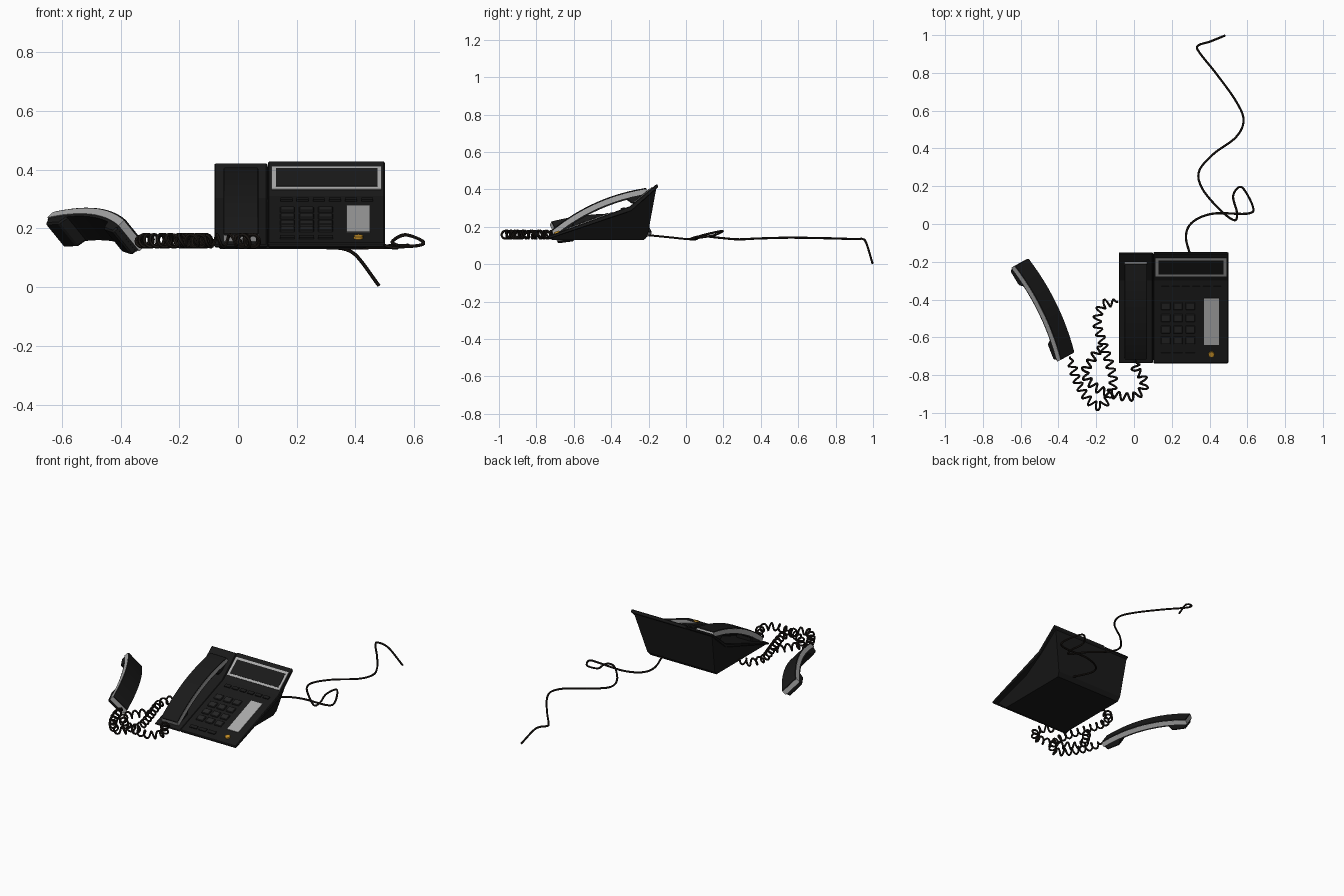
import bpy, bmesh, math
from mathutils import Vector, Matrix

if "Cube" in bpy.data.objects:
    bpy.data.objects.remove(bpy.data.objects["Cube"])


def mat(name, rgb):
    m = bpy.data.materials.new(name)
    m.diffuse_color = (*rgb, 1)
    m.use_nodes = True
    m.node_tree.nodes["Principled BSDF"].inputs["Base Color"].default_value = m.diffuse_color
    return m


BLACK = mat("black_plastic", (0.010, 0.010, 0.010))
KEY = mat("key_plastic", (0.018, 0.018, 0.018))
GREY = mat("light_grey", (0.40, 0.40, 0.40))
AMBER = mat("amber", (0.55, 0.27, 0.02))
CORD = mat("cord_rubber", (0.012, 0.009, 0.007))


def finish(name, bm, material, matrix=None):
    bmesh.ops.recalc_face_normals(bm, faces=bm.faces)
    me = bpy.data.meshes.new(name)
    bm.to_mesh(me)
    bm.free()
    me.materials.append(material)
    ob = bpy.data.objects.new(name, me)
    bpy.context.collection.objects.link(ob)
    if matrix:
        ob.matrix_world = matrix
    return ob


def loft(name, ring_a, ring_b, material, matrix=None):
    bm = bmesh.new()
    a = [bm.verts.new(p) for p in ring_a]
    b = [bm.verts.new(p) for p in ring_b]
    n = len(a)
    bm.faces.new(a)
    bm.faces.new(b)
    for i in range(n):
        bm.faces.new((a[i], a[(i + 1) % n], b[(i + 1) % n], b[i]))
    return finish(name, bm, material, matrix)


def extrude_x(name, yz, x0, x1, material, matrix=None):
    return loft(name, [(x0, y, z) for y, z in yz], [(x1, y, z) for y, z in yz], material, matrix)


def bevel(ob, w, seg=1):
    m = ob.modifiers.new("bevel", 'BEVEL')
    m.width, m.segments = w, seg
    return ob


# Sloping top face: gentle keypad slope, steep display slope
FRONT, BEND, BACK = (-0.738, 0.15), (-0.30, 0.31), (-0.155, 0.43)


def on_face(x, y):
    a, b = (FRONT, BEND) if y < BEND[0] else (BEND, BACK)
    s = (b[1] - a[1]) / (b[0] - a[0])
    return Matrix.Translation((x, y, a[1] + s * (y - a[0]))) @ Matrix.Rotation(math.atan(s), 4, 'X')


def pad(name, x, y, sx, sy, h, material):
    bm = bmesh.new()
    bmesh.ops.create_cube(bm, size=1, matrix=Matrix.Diagonal((sx, sy, 2 * h, 1)))
    return finish(name, bm, material, on_face(x, y))


# Top plates and tapered base
plate = [FRONT, BEND, BACK, (-0.148, 0.412), (-0.29, 0.284), (-0.735, 0.134)]
bevel(extrude_x("key_plate", plate, 0.102, 0.50, BLACK), 0.004)
low = [(y, z - 0.006 if i < 3 else z) for i, (y, z) in enumerate(plate)]
bevel(extrude_x("cradle_plate", low, -0.08, 0.100, BLACK), 0.004)
side = [(-0.72, 0.142), (-0.295, 0.29), (-0.158, 0.41), (-0.205, 0.155), (-0.225, 0.13), (-0.715, 0.13)]
left = [-0.075, -0.078, -0.075, -0.062, -0.06, -0.06]
right = [0.485, 0.495, 0.485, 0.42, 0.41, 0.41]
loft("base", [(x, *p) for x, p in zip(left, side)], [(x, *p) for x, p in zip(right, side)], BLACK)

# Display
pad("display_frame", 0.302, -0.227, 0.375, 0.125, 0.004, GREY)
pad("display_screen", 0.302, -0.227, 0.345, 0.095, 0.006, BLACK)

# Keys
for r, y in enumerate((-0.434, -0.497, -0.558, -0.615)):
    for c in range(3):
        bevel(pad(f"key_{r}_{c}", 0.168 + 0.065 * c, y, 0.05, 0.042, 0.008, KEY), 0.003)
for i in range(6):
    pad(f"function_key_{i}", 0.165 + 0.055 * i, -0.338, 0.04, 0.022, 0.006, BLACK)
for i in range(3):
    pad(f"lower_key_{i}", 0.168 + 0.065 * i, -0.69, 0.05, 0.022, 0.006, BLACK)

# Index card and lamp button
pad("index_card", 0.41, -0.515, 0.08, 0.262, 0.004, GREY)
bm = bmesh.new()
bmesh.ops.create_cone(bm, cap_ends=True, segments=20, radius1=0.018, radius2=0.015, depth=0.016)
finish("lamp_button", bm, AMBER, on_face(0.41, -0.69))


# Handset: arched dark back, grey edge band, dark cups; local y is its length
def arch(lo, hi, half=0.277, n=12):
    ys = [half * (2 * i / n - 1) for i in range(n + 1)]
    z = [0.038 * (1 - (y / 0.277) ** 2) for y in ys]
    return [(y, v + hi) for y, v in zip(ys, z)] + [(y, v + lo) for y, v in zip(ys[::-1], z[::-1])]


def handset(name, matrix):
    extrude_x(name + "_band", arch(-0.026, 0.0), -0.06, 0.06, GREY, matrix)
    bevel(extrude_x(name + "_back", arch(-0.004, 0.007), -0.059, 0.059, BLACK, matrix), 0.005, 2)
    extrude_x(name + "_grip", arch(-0.035, -0.02, 0.27), -0.056, 0.056, BLACK, matrix)
    for s in (-1, 1):
        cup = [(s * 0.272, -0.015), (s * 0.262, -0.052), (s * 0.175, -0.042), (s * 0.15, 0.0)]
        bevel(extrude_x(f"{name}_cup_{s}", cup, -0.056, 0.056, BLACK, matrix), 0.006)


handset("cradled_handset",
        Matrix.Translation((0.01, -0.463, 0.289)) @ Matrix.Rotation(math.radians(24), 4, 'X'))

# Loose handset rolled onto its side
ly = Vector((-0.44, 0.90, 0.05)).normalized()
lz = (Vector((0.90, 0.44, 0)) * math.cos(0.75) + Vector((0, 0, 1)) * math.sin(0.75))
lx = ly.cross(lz).normalized()
lz = lx.cross(ly)
rot = Matrix((lx, ly, lz)).transposed().to_4x4()
handset("loose_handset", Matrix.Translation((-0.475, -0.452, 0.197)) @ rot)


# Cords
def smooth(pts, n=24):
    p = [Vector(q) for q in pts]
    p = [2 * p[0] - p[1]] + p + [2 * p[-1] - p[-2]]
    out = []
    for a, b, c, d in zip(p, p[1:], p[2:], p[3:]):
        for i in range(n):
            t = i / n
            out.append(0.5 * (2 * b + (c - a) * t + (2 * a - 5 * b + 4 * c - d) * t * t
                              + (3 * b - a - 3 * c + d) * t ** 3))
    return out + [p[-2]]


def tube(name, pts, radius):
    cu = bpy.data.curves.new(name, 'CURVE')
    cu.dimensions = '3D'
    cu.bevel_depth, cu.bevel_resolution, cu.use_fill_caps = radius, 1, True
    sp = cu.splines.new('POLY')
    sp.points.add(len(pts) - 1)
    for q, v in zip(sp.points, pts):
        q.co = (*v, 1)
    cu.materials.append(CORD)
    ob = bpy.data.objects.new(name, cu)
    bpy.context.collection.objects.link(ob)
    bpy.ops.object.select_all(action='DESELECT')
    ob.select_set(True)
    bpy.context.view_layer.objects.active = ob
    bpy.ops.object.convert(target='MESH')
    bpy.ops.object.shade_smooth_by_angle()


def coil(name, xy, radius=0.021, pitch=0.045, z=0.158):
    path = smooth([(x, y, z) for x, y in xy], 40)
    pts, ang = [], 0
    for i, (a, b) in enumerate(zip(path, path[1:])):
        d = b - a
        ang += 2 * math.pi * d.length / pitch
        n = Vector((-d.y, d.x, 0)).normalized()
        r = radius * min(1, i / 15, (len(path) - 2 - i) / 15)
        pts.append(a + n * r * math.cos(ang) + Vector((0, 0, r * math.sin(ang))))
    tube(name, pts, 0.006)


coil("coiled_cord_loose", [(-0.085, -0.41), (-0.165, -0.43), (-0.195, -0.52), (-0.165, -0.63), (-0.13, -0.74),
                           (-0.11, -0.84), (-0.14, -0.93), (-0.19, -0.965), (-0.25, -0.92), (-0.305, -0.82),
                           (-0.34, -0.70)])
coil("coiled_cord_cradled", [(-0.17, -0.64), (-0.225, -0.72), (-0.26, -0.79), (-0.21, -0.86), (-0.12, -0.90),
                             (-0.01, -0.915), (0.05, -0.87), (0.045, -0.81), (0.01, -0.77), (0.01, -0.72)])
tube("line_cord", smooth([
    (0.31, -0.20, 0.155), (0.275, -0.07, 0.142), (0.31, 0.01, 0.134), (0.42, 0.055, 0.134), (0.60, 0.055, 0.14),
    (0.63, 0.09, 0.155), (0.57, 0.195, 0.178), (0.525, 0.15, 0.155), (0.545, 0.06, 0.14), (0.53, 0.02, 0.134),
    (0.45, 0.08, 0.15), (0.36, 0.19, 0.14), (0.345, 0.28, 0.133), (0.42, 0.37, 0.137), (0.54, 0.46, 0.14),
    (0.58, 0.55, 0.142), (0.54, 0.65, 0.141), (0.44, 0.79, 0.138), (0.345, 0.91, 0.134), (0.34, 0.945, 0.135),
    (0.40, 0.965, 0.11), (0.48, 0.997, 0.005)], 10), 0.006)
